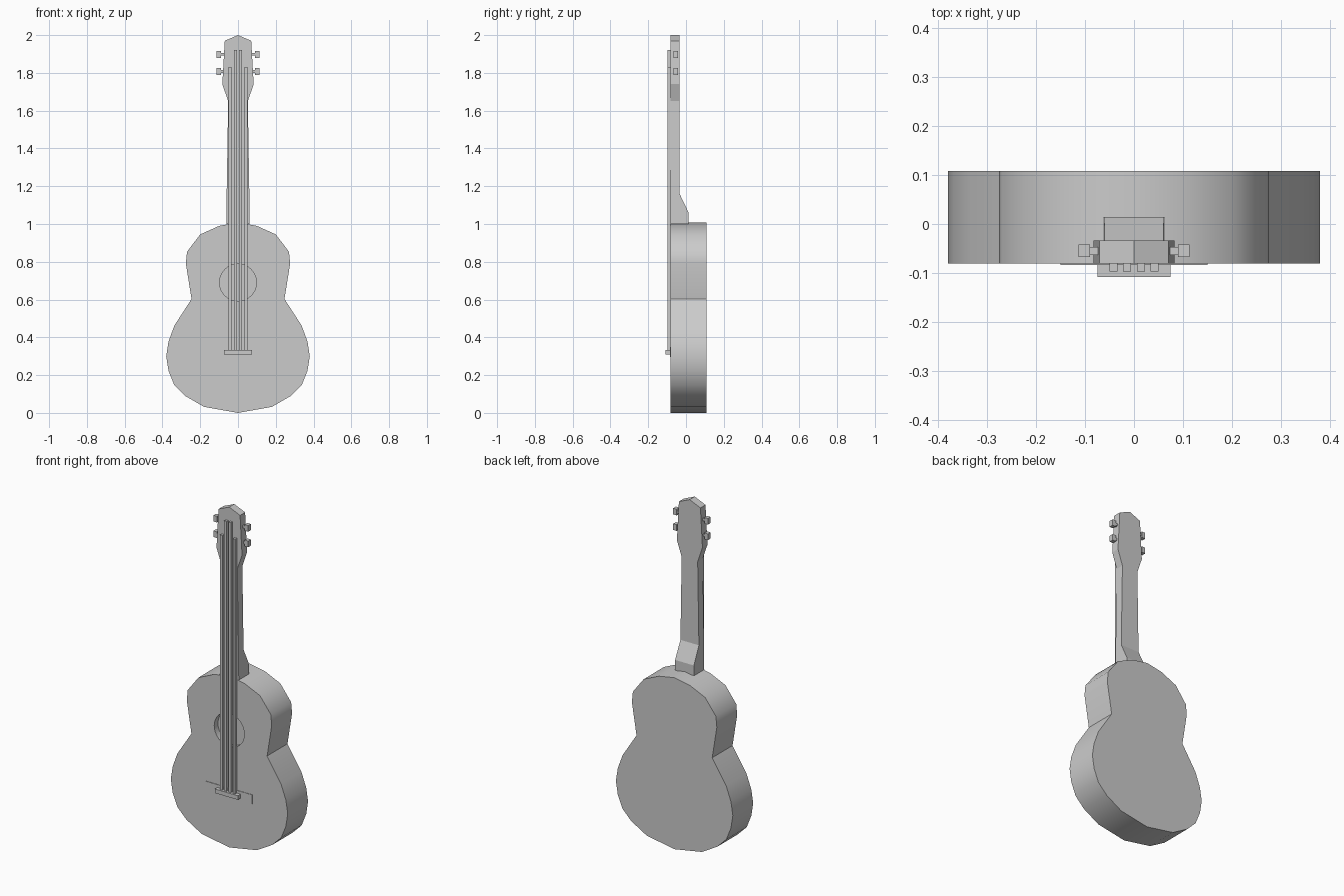
import bpy, bmesh, math

if "Cube" in bpy.data.objects:
    bpy.data.objects.remove(bpy.data.objects["Cube"])


def finish(name, bm, smooth=False):
    bmesh.ops.recalc_face_normals(bm, faces=bm.faces)
    mesh = bpy.data.meshes.new(name)
    bm.to_mesh(mesh)
    bm.free()
    ob = bpy.data.objects.new(name, mesh)
    bpy.context.collection.objects.link(ob)
    if smooth:
        bpy.ops.object.select_all(action='DESELECT')
        ob.select_set(True)
        bpy.context.view_layer.objects.active = ob
        bpy.ops.object.shade_smooth_by_angle(angle=math.radians(35))
    return ob


def box(name, x, y, z):
    bm = bmesh.new()
    bmesh.ops.create_cube(bm, size=1)
    for v in bm.verts:
        for i, (lo, hi) in enumerate((x, y, z)):
            v.co[i] = lo if v.co[i] < 0 else hi
    return finish(name, bm)


def mirrored(half):
    # half outline starts and ends on the centre line
    return half + [(-x, z) for x, z in reversed(half[1:-1])]


def prism(outline, y0, y1):
    bm = bmesh.new()
    face = bm.faces.new([bm.verts.new((x, y0, z)) for x, z in outline])
    ext = bmesh.ops.extrude_face_region(bm, geom=[face], use_keep_orig=True)
    for g in ext['geom']:
        if isinstance(g, bmesh.types.BMVert):
            g.co.y = y1
    return bm


# Body with a shallow round sound hole
FRONT, BACK = -0.081, 0.108
half_body = [(0, 0), (.18, .032), (.28, .09), (.338, .148), (.368, .223),
             (.38, .30), (.368, .377), (.337, .462), (.246, .603),
             (.276, .79), (.27, .853), (.20, .945), (.10, .99), (0, 1.008)]
body = finish("body", prism(mirrored(half_body), FRONT, BACK))
ring = [(.098 * math.cos(i * math.tau / 32), .69 + .098 * math.sin(i * math.tau / 32))
        for i in range(32)]
cutter = finish("hole_cutter", prism(ring, FRONT - .1, FRONT + .035))
cut = body.modifiers.new("sound_hole", 'BOOLEAN')
cut.operation = 'DIFFERENCE'
cut.solver = 'EXACT'
cut.object = cutter
bpy.context.view_layer.objects.active = body
body.select_set(True)
bpy.ops.object.modifier_apply(modifier=cut.name)
bpy.data.objects.remove(cutter)
bpy.ops.object.shade_smooth_by_angle(angle=math.radians(35))

# Neck with heel: cross-sections of (z, half width, back y)
bm = bmesh.new()
rings = [[bm.verts.new(c) for c in ((-w, FRONT, z), (w, FRONT, z), (w, b, z), (-w, b, z))]
         for z, w, b in ((1.0, .062, .014), (1.06, .061, .014),
                         (1.16, .06, -.034), (1.65, .052, -.034))]
for a, b in zip(rings, rings[1:]):
    for i in range(4):
        j = (i + 1) % 4
        bm.faces.new((a[i], a[j], b[j], b[i]))
bm.faces.new(rings[0])
bm.faces.new(rings[-1])
finish("neck", bm)

# Headstock
half_head = [(0, 1.65), (.052, 1.65), (.083, 1.74), (.07, 1.97), (0, 2.0)]
finish("headstock", prism(mirrored(half_head), FRONT, -.034))

# Tuning pegs
for side in (-1, 1):
    for z in (1.807, 1.898):
        name = "left" if side < 0 else "right"
        box(name + "_peg_shaft", sorted((side * .06, side * .092)), (-.063, -.047), (z - .007, z + .007))
        box(name + "_peg_knob", sorted((side * .09, side * .113)), (-.067, -.042), (z - .018, z + .018))

# Strings
for x, top in ((-.042, 1.83), (-.014, 1.92), (.014, 1.92), (.042, 1.83)):
    box("string", (x - .008, x + .008), (-.097, FRONT), (.33, top))

# Bridge and its base plate
box("bridge_plate", (-.15, .15), (-.084, FRONT + .002), (.295, .35))
box("bridge", (-.075, .075), (-.108, FRONT), (.31, .334))
